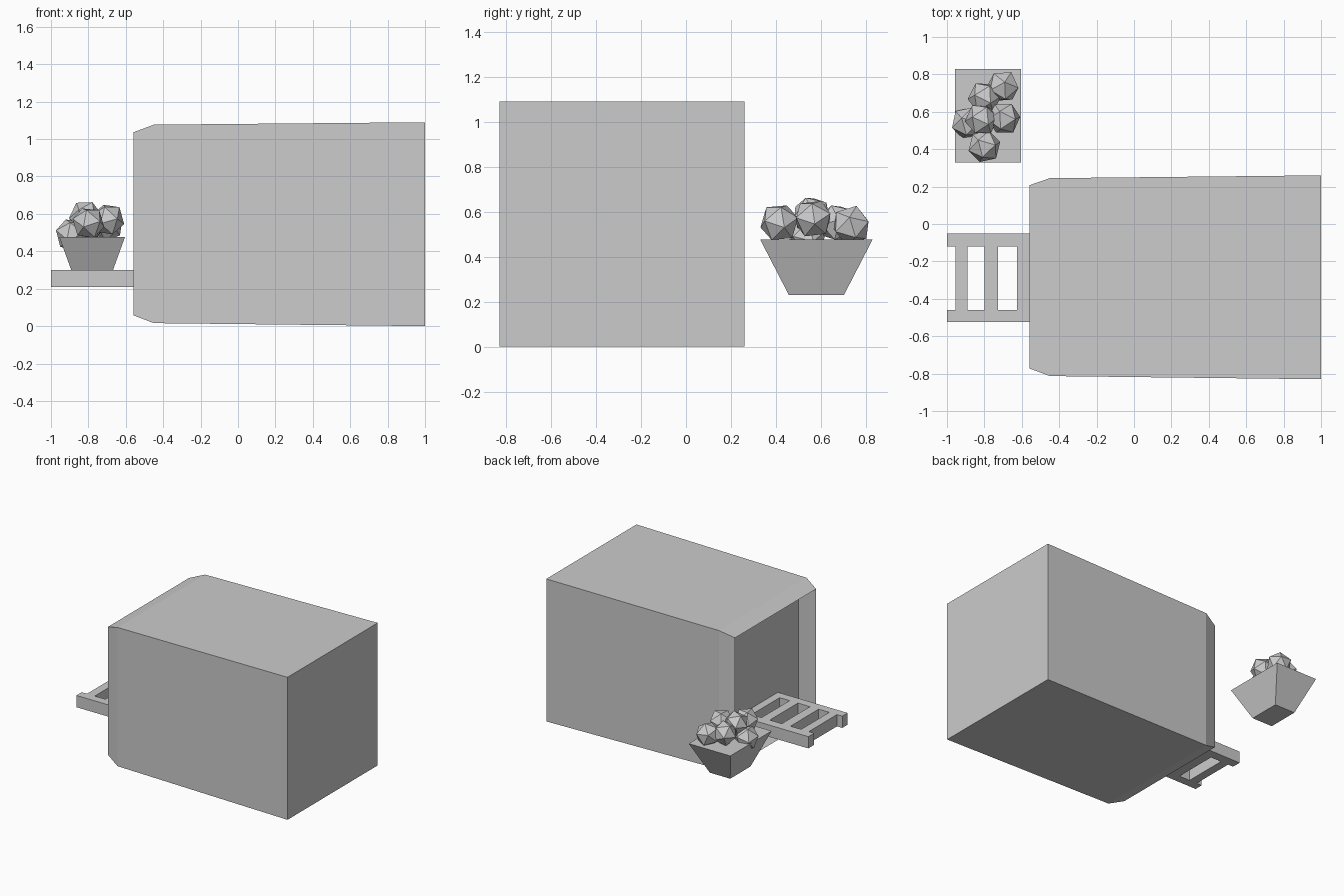
import bpy, bmesh, random
from mathutils import Vector, Euler

if "Cube" in bpy.data.objects:
    bpy.data.objects.remove(bpy.data.objects["Cube"])

random.seed(4)


def finish(name, bm):
    bmesh.ops.recalc_face_normals(bm, faces=bm.faces)
    me = bpy.data.meshes.new(name)
    bm.to_mesh(me)
    bm.free()
    ob = bpy.data.objects.new(name, me)
    bpy.context.collection.objects.link(ob)
    return ob


def loft(name, rings):
    """Closed solid through rings of four corners."""
    bm = bmesh.new()
    loops = [[bm.verts.new(p) for p in ring] for ring in rings]
    for a, b in zip(loops, loops[1:]):
        for i in range(4):
            j = (i + 1) % 4
            bm.faces.new((a[i], a[j], b[j], b[i]))
    bm.faces.new(loops[0])
    bm.faces.new(loops[-1])
    return finish(name, bm)


def section(x, y0, y1, z0, z1):
    return [(x, y0, z0), (x, y1, z0), (x, y1, z1), (x, y0, z1)]


# Main block: slight taper, chamfered left end, recessed end panel
loft("main_block", [
    section(1.0, -0.83, 0.26, 0.0, 1.09),
    section(-0.45, -0.813, 0.245, 0.016, 1.077),
    section(-0.56, -0.772, 0.207, 0.058, 1.036),
    section(-0.41, -0.772, 0.207, 0.058, 1.036),
])

# Slatted ledge: two rails joined by cross slats, cut from a grid of cells
xs = [-1.0, -0.955, -0.89, -0.80, -0.727, -0.625, -0.555, -0.47, -0.41]
ys = [-0.525, -0.46, -0.12, -0.05]
bm = bmesh.new()
grid = [[bm.verts.new((x, y, 0.21)) for y in ys] for x in xs]
for i in range(len(xs) - 1):
    for j in range(3):
        if j != 1 or i % 2 == 1:
            bm.faces.new((grid[i][j], grid[i + 1][j],
                          grid[i + 1][j + 1], grid[i][j + 1]))
ext = bmesh.ops.extrude_face_region(bm, geom=bm.faces[:], use_keep_orig=True)
top = [v for v in ext["geom"] if isinstance(v, bmesh.types.BMVert)]
bmesh.ops.translate(bm, verts=top, vec=(0, 0, 0.09))
finish("slatted_ledge", bm)

# Planter box
PX, PY = -0.78, 0.58


def planter_ring(s, z):
    return [(PX + sx * 0.176 * s, PY + sy * 0.25 * s, z)
            for sx, sy in ((-1, -1), (1, -1), (1, 1), (-1, 1))]


loft("planter", [planter_ring(0.49, 0.23), planter_ring(1.0, 0.477)])

# Faceted bushes
bushes = [(-0.89, 0.54, 0.49), (-0.80, 0.415, 0.552), (-0.80, 0.675, 0.55),
          (-0.70, 0.735, 0.54), (-0.695, 0.565, 0.57), (-0.815, 0.56, 0.585)]
for n, pos in enumerate(bushes):
    bm = bmesh.new()
    bmesh.ops.create_icosphere(bm, subdivisions=1, radius=0.09)
    ob = finish(f"bush_{n + 1}", bm)
    ob.location = Vector(pos)
    ob.rotation_euler = Euler([random.uniform(-0.5, 0.5) for _ in range(3)])
